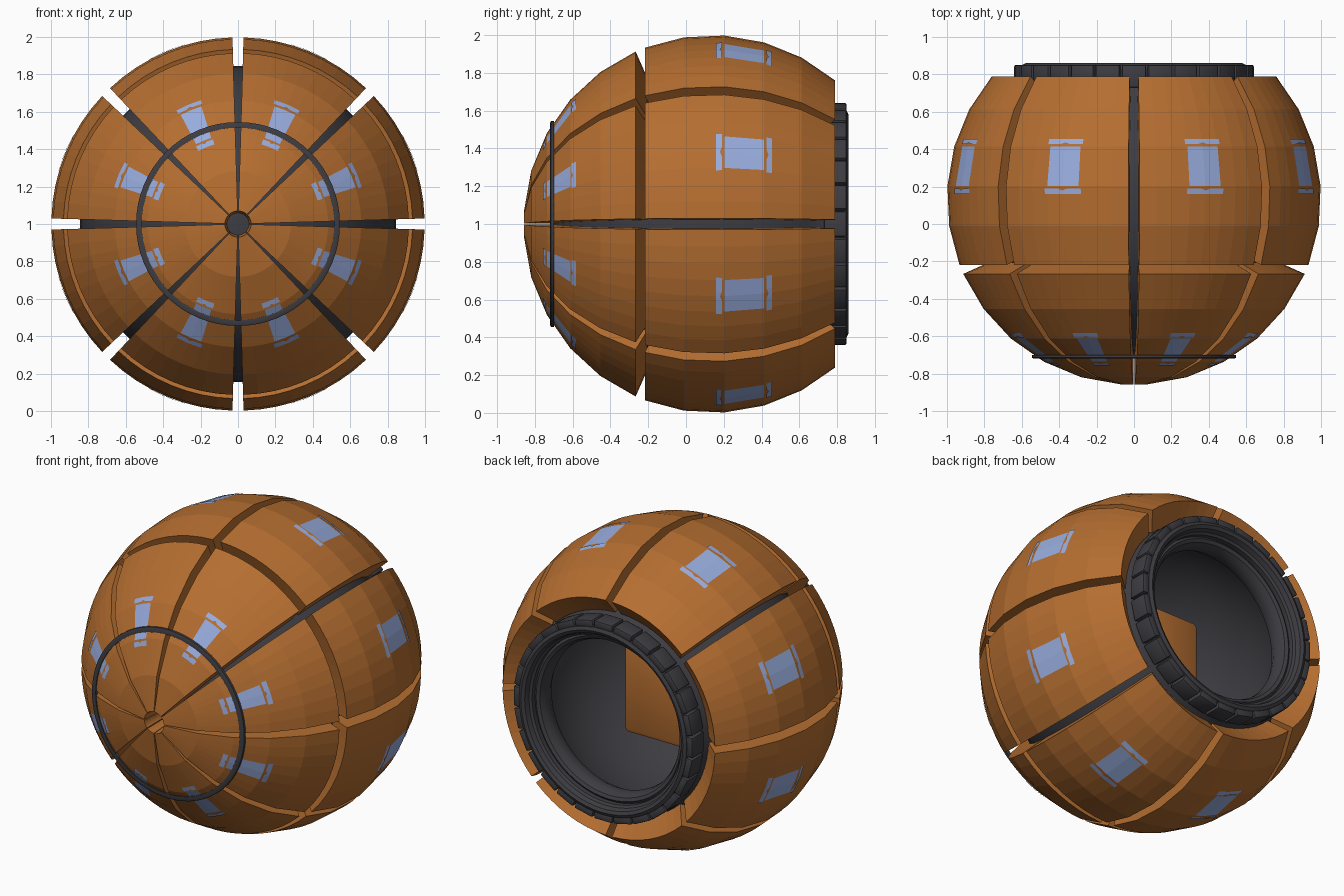
import bpy
import bmesh
from math import sin, cos, radians, tau
from mathutils import Vector, Matrix

if "Cube" in bpy.data.objects:
    bpy.data.objects.remove(bpy.data.objects["Cube"])

CENTRE = Vector((0, 0.14, 1))
GAP = 1.7            # half gap between wedges, degrees
SEGS = 8             # facets across one wedge
STEP = (45 - 2 * GAP) / SEGS
INNER = 0.85


def material(name, rgb):
    mat = bpy.data.materials.new(name)
    mat.use_nodes = True
    mat.diffuse_color = (*rgb, 1)
    bsdf = mat.node_tree.nodes["Principled BSDF"]
    bsdf.inputs["Base Color"].default_value = (*rgb, 1)
    bsdf.inputs["Roughness"].default_value = 0.6
    return mat


ORANGE = material("burnt orange", (0.46, 0.155, 0.03))
DARK = material("charcoal", (0.048, 0.046, 0.054))
BLUE = material("pale blue", (0.31, 0.41, 0.72))


def polar(r, theta, phi):
    """Point on a sphere: theta from the front pole, phi around the y axis."""
    t, p = radians(theta), radians(phi)
    return CENTRE + r * Vector((sin(t) * sin(p), -cos(t), sin(t) * cos(p)))


def finish(name, bm, mats, smooth=False):
    mesh = bpy.data.meshes.new(name)
    bm.to_mesh(mesh)
    bm.free()
    for mat in mats:
        mesh.materials.append(mat)
    ob = bpy.data.objects.new(name, mesh)
    bpy.context.collection.objects.link(ob)
    if smooth:
        bpy.ops.object.select_all(action="DESELECT")
        ob.select_set(True)
        bpy.context.view_layer.objects.active = ob
        bpy.ops.object.shade_smooth_by_angle(angle=radians(35))
    return ob


def panel(name, rings, mid):
    """Thick wedge of the shell with a blue window on its middle facets."""
    bm = bmesh.new()
    phis = [mid + (j - SEGS / 2) * STEP for j in range(SEGS + 1)]
    for i in range(len(rings) - 1):
        for j in range(SEGS):
            corners = [(i, j), (i, j + 1), (i + 1, j + 1), (i + 1, j)]
            face = bm.faces.new([bm.verts.new(polar(1, rings[a], phis[b])) for a, b in corners])
            face.material_index = int(i == 2 and j in (SEGS // 2 - 1, SEGS // 2))
    bmesh.ops.remove_doubles(bm, verts=bm.verts, dist=1e-4)
    # inner skin and walls
    outer = list(bm.faces)
    geo = bmesh.ops.extrude_face_region(bm, geom=outer, use_keep_orig=True)["geom"]
    for v in [g for g in geo if isinstance(g, bmesh.types.BMVert)]:
        v.co = CENTRE + (v.co - CENTRE) * INNER
    keep = set(outer)
    for f in bm.faces:
        if f not in keep:
            f.material_index = 0
    bmesh.ops.recalc_face_normals(bm, faces=bm.faces)
    return finish(name, bm, [ORANGE, BLUE])


def window_strips(name, rings, mid):
    """Two pinched strips, before and after the window."""
    bm = bmesh.new()
    for i, near, far, pinch in ((1, 0.94, 0.80, 0.89), (3, 0.06, 0.20, 0.11)):
        def spot(k, f):
            a = polar(1.004, rings[i], mid + k * STEP)
            b = polar(1.004, rings[i + 1], mid + k * STEP)
            return bm.verts.new(a.lerp(b, f))
        across = [(-1.15, near), (-0.3, near), (0, pinch), (0.3, near), (1.15, near)]
        edges = [(spot(k, n), spot(k, far)) for k, n in across]
        for (a, b), (c, d) in zip(edges, edges[1:]):
            face = bm.faces.new((a, b, d, c))
            face.normal_update()
            if face.normal.dot(a.co - CENTRE) < 0:
                face.normal_flip()
    return finish(name, bm, [BLUE])


def lathe(name, profile, mat, steps=64, closed=False):
    """Turn (radius, y) points about the y axis."""
    bm = bmesh.new()
    verts = [bm.verts.new((0, y, 1 + r)) for r, y in profile]
    edges = [bm.edges.new(pair) for pair in zip(verts, verts[1:])]
    if closed:
        edges.append(bm.edges.new((verts[-1], verts[0])))
    bmesh.ops.spin(bm, geom=verts + edges, cent=(0, 0, 1), axis=(0, 1, 0),
                   angle=tau, steps=steps)
    bmesh.ops.remove_doubles(bm, verts=bm.verts, dist=1e-4)
    bmesh.ops.recalc_face_normals(bm, faces=bm.faces)
    return finish(name, bm, [mat], smooth=True)


def block(name, size, location, mat, bevel, matrix=Matrix()):
    bm = bmesh.new()
    bmesh.ops.create_cube(bm, size=1)
    bmesh.ops.scale(bm, vec=size, verts=bm.verts)
    bmesh.ops.bevel(bm, geom=list(bm.edges), offset=bevel, segments=2,
                    affect="EDGES", profile=0.5)
    bmesh.ops.translate(bm, vec=location, verts=bm.verts)
    bmesh.ops.transform(bm, matrix=matrix, verts=bm.verts)
    return finish(name, bm, [mat], smooth=True)


# Outer shell: eight wedges in a front and a rear tier
tiers = {"front": (4, 66), "rear": (69, 130.5)}
for tier, (start, end) in tiers.items():
    rings = [start + (end - start) * i / 5 for i in range(6)]
    for n in range(8):
        mid = 22.5 + 45 * n
        panel(f"{tier}_panel_{n + 1}", rings, mid)
        window_strips(f"{tier}_window_strips_{n + 1}", rings, mid)


# Hollow core with the rear mouth
def arc(radius, angles):
    return [(radius * sin(radians(a)), CENTRE.y - radius * cos(radians(a))) for a in angles]


mouth = [(0.61, 0.77), (0.61, 0.83), (0.60, 0.85), (0.58, 0.86), (0.56, 0.85),
         (0.55, 0.82), (0.535, 0.81), (0.535, 0.78), (0.52, 0.79), (0.50, 0.78),
         (0.485, 0.75), (0.48, 0.70), (0.50, 0.66)]
core = arc(0.845, range(0, 134, 7)) + mouth + arc(0.78, range(136, -1, -8))
lathe("hollow_core", core, DARK)

# Band around the nose
lathe("nose_band", [(0.515, -0.70), (0.515, -0.72), (0.535, -0.72), (0.545, -0.715),
                    (0.545, -0.70)], DARK, closed=True)

# Ring of blocks around the mouth
TEETH = 28
for n in range(TEETH):
    turn = Matrix.Translation((0, 0, 1)) @ Matrix.Rotation(tau * n / TEETH, 4, "Y")
    block(f"mouth_block_{n + 1}", (0.13, 0.12, 0.045), (0, 0.79, 0.618), DARK, 0.008, turn)

# Seat inside the cavity
block("seat", (0.42, 0.5, 0.57), (0, 0.09, 0.97), ORANGE, 0.03)
